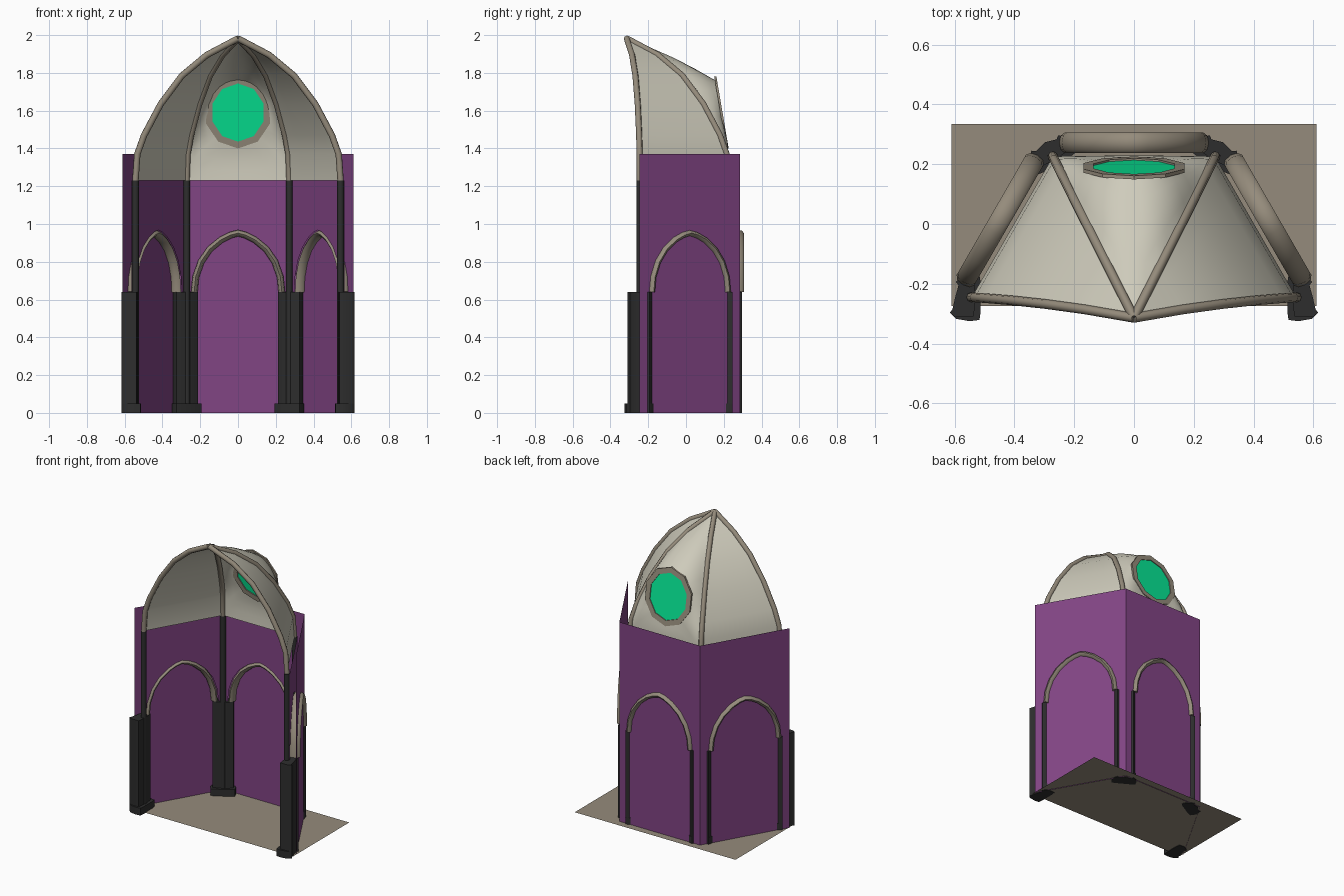
import bpy, bmesh, math
from mathutils import Vector

if "Cube" in bpy.data.objects:
    bpy.data.objects.remove(bpy.data.objects["Cube"])

CY = -0.245                      # centre of the half-hexagon plan


def material(name, rgb):
    m = bpy.data.materials.new(name)
    m.diffuse_color = (*rgb, 1)
    m.use_nodes = True
    m.node_tree.nodes["Principled BSDF"].inputs["Base Color"].default_value = m.diffuse_color
    return m


PURPLE = material("purple_plaster", (0.22, 0.058, 0.23))
CREAM = material("cream_vault", (0.62, 0.60, 0.50))
STONE = material("brown_stone", (0.30, 0.26, 0.20))
BLACK = material("black_marble", (0.027, 0.027, 0.027))
GREEN = material("green_glass", (0.002, 0.80, 0.30))


def make(name, verts, faces, mat, smooth=False):
    bm = bmesh.new()
    vs = [bm.verts.new(v) for v in verts]
    for f in faces:
        bm.faces.new([vs[i] for i in f])
    bmesh.ops.remove_doubles(bm, verts=bm.verts, dist=1e-5)
    bmesh.ops.recalc_face_normals(bm, faces=bm.faces)
    me = bpy.data.meshes.new(name)
    bm.to_mesh(me)
    bm.free()
    me.materials.append(mat)
    ob = bpy.data.objects.new(name, me)
    bpy.context.collection.objects.link(ob)
    if smooth:
        bpy.ops.object.select_all(action='DESELECT')
        ob.select_set(True)
        bpy.context.view_layer.objects.active = ob
        bpy.ops.object.shade_smooth_by_angle(angle=math.radians(65))
    return ob


def loft(name, rows, mat, closed=False, caps=False, smooth=True):
    """Skin equal rows of points."""
    n = len(rows[0])
    faces = []
    for i in range(len(rows) - 1):
        for j in range(n if closed else n - 1):
            k = (j + 1) % n
            faces.append((i * n + j, i * n + k, (i + 1) * n + k, (i + 1) * n + j))
    if caps:
        faces += [tuple(range(n)), tuple((len(rows) - 1) * n + j for j in range(n))]
    return make(name, [p for r in rows for p in r], faces, mat, smooth)


def sweep(name, path, d, a, b, mat):
    """Elliptical moulding along a path; a is the half size along fixed direction d."""
    rows = []
    for i, p in enumerate(path):
        t = path[min(i + 1, len(path) - 1)] - path[max(i - 1, 0)]
        w = t.cross(d).normalized()
        rows.append([p + d * a * math.cos(q * math.pi / 4) + w * b * math.sin(q * math.pi / 4)
                     for q in range(8)])
    return loft(name, rows, mat, closed=True, caps=True)


def polar(deg, r, t, z):
    """Point at distance r along a plan direction, t sideways."""
    c, s = math.cos(math.radians(deg)), math.sin(math.radians(deg))
    return Vector((c * r - s * t, CY + s * r + c * t, z))


# floor slab
make("floor", [(-.61, -.275, .003), (.61, -.275, .003), (.61, .335, .003), (-.61, .335, .003)],
     [(0, 1, 2, 3)], STONE)


def arch(w, top):
    """Slightly pointed arch outline from right springing to left."""
    shape = [(1, 0), (.966, .256), (.845, .513), (.647, .728), (.388, .888), (.172, .968)]
    h = [(w * x, .64 + (top - .64) * z) for x, z in shape]
    return h + [(0, top)] + [(-x, z) for x, z in reversed(h)]


# three walls: plain outer sheet, inner sheet above the arch, arch moulding
for side, deg in (("right", 30), ("back", 90), ("left", 150)):
    outer = [(-.307, 0), (.307, 0), (.307, 1.37), (-.307, 1.37)]
    make(side + "_outer_wall", [polar(deg, .53, t, z) for t, z in outer], [(0, 1, 2, 3)], PURPLE)
    inner = [(-.282, .64), (-.282, 1.23), (.282, 1.23), (.282, .64)] + arch(.248, .968)
    make(side + "_inner_wall", [polar(deg, .488, t, z) for t, z in inner],
         [tuple(range(len(inner)))], PURPLE)
    d = polar(deg, 1, 0, 0) - polar(deg, 0, 0, 0)
    sweep(side + "_arch", [polar(deg, .517, t, z) for t, z in arch(.232, .952)], d, .034, .018, STONE)

# vault rib profile: distance from the apex line, height
PROFILE = [(.543, 1.23), (.533, 1.37), (.497, 1.47), (.409, 1.635), (.297, 1.785), (.165, 1.895), (0, 1.982)]
APEX = Vector((0, -.314, 0))


def rib_path(deg):
    foot = polar(deg, .543, 0, 0)
    pts = []
    for r, z in PROFILE:
        s = r / .543
        p = APEX.lerp(foot, s)
        if deg % 180 == 0:       # front edge curves gently in plan
            p.y += .035 * s * (1 - s)
        pts.append(p + Vector((0, 0, z)))
    return pts


# corner piers with plinths, thin shafts and vault ribs
pier = [(.53, 0), (.533, .04), (.538, .066), (.578, .066), (.596, .052), (.587, .04), (.598, 0)]
plinth = [(.513, 0), (.513, .05), (.517, .076), (.55, .08), (.575, .072), (.596, .052), (.587, .04), (.598, 0)]


def mirrored(half_outline):
    return half_outline + [(r, -t) for r, t in reversed(half_outline[1:-1])]


for name, deg in (("front_right", 0), ("back_right", 60), ("back_left", 120), ("front_left", 180)):
    for part, outline, z0, z1 in (("pier", pier, .05, .64), ("plinth", plinth, 0, .05)):
        pts = mirrored(outline)
        if "front" in name:      # free front ends reach a little further out
            sign = -1 if deg == 0 else 1
            pts = [(r + .02 if t * sign > 0 and r > .57 else r, t) for r, t in pts]
        loft(f"{name}_{part}", [[polar(deg, r, t, z) for r, t in pts] for z in (z0, z1)],
             BLACK, closed=True, caps=True)
    side = polar(deg, 0, 1, 0) - polar(deg, 0, 0, 0)
    sweep(name + "_shaft", [polar(deg, .543, 0, z) for z in (0, .6, 1.23)], side, .018, .018, BLACK)
    path = rib_path(deg)
    across = (path[0] - path[-1]).cross(Vector((0, 0, 1))).normalized()
    sweep(name + "_rib", path, across, .016, .017, STONE)

# side vault panels
for name, a, b in (("right", 0, 60), ("left", 120, 180)):
    loft(name + "_vault", [[p.lerp(q, i / 4) for i in range(5)]
                           for p, q in zip(rib_path(a), rib_path(b))], CREAM)


# back vault panel, drawn outwards to meet the round window
def window_point(ang, rx, rz, dy=0):
    dz = rz * math.sin(ang)
    return Vector((rx * math.cos(ang), .1875 - .17 * dz + dy, 1.59 + dz))


right, left = rib_path(60), rib_path(120)


def refine(path):
    return [p.lerp(q, k / 2) for p, q in zip(path, path[1:]) for k in range(2)]


border = refine(right) + refine(left[::-1]) + [left[0].lerp(right[0], i / 6) for i in range(6)]
rows = []
for s in (0, .25, .5, .75, 1):
    swell = Vector((0, .008, .012)) * math.sin(math.pi * s)
    rows.append([p.lerp(window_point(math.atan2(p.z - 1.59, p.x), .155, .168), s) + swell
                 for p in border])
loft("back_vault", rows, CREAM, closed=True)

# window frame and glass
N = 10
angles = [math.tau * (i + .5) / N for i in range(N)]
section = [(.178, .19, .006), (.142, .154, .006), (.142, .154, -.006), (.178, .19, -.006), (.178, .19, .006)]
loft("window_frame", [[window_point(a, *s) for a in angles] for s in section], STONE,
     closed=True, smooth=False)
make("window_glass", [window_point(a, .144, .157) for a in angles], [tuple(range(N))], GREEN)
